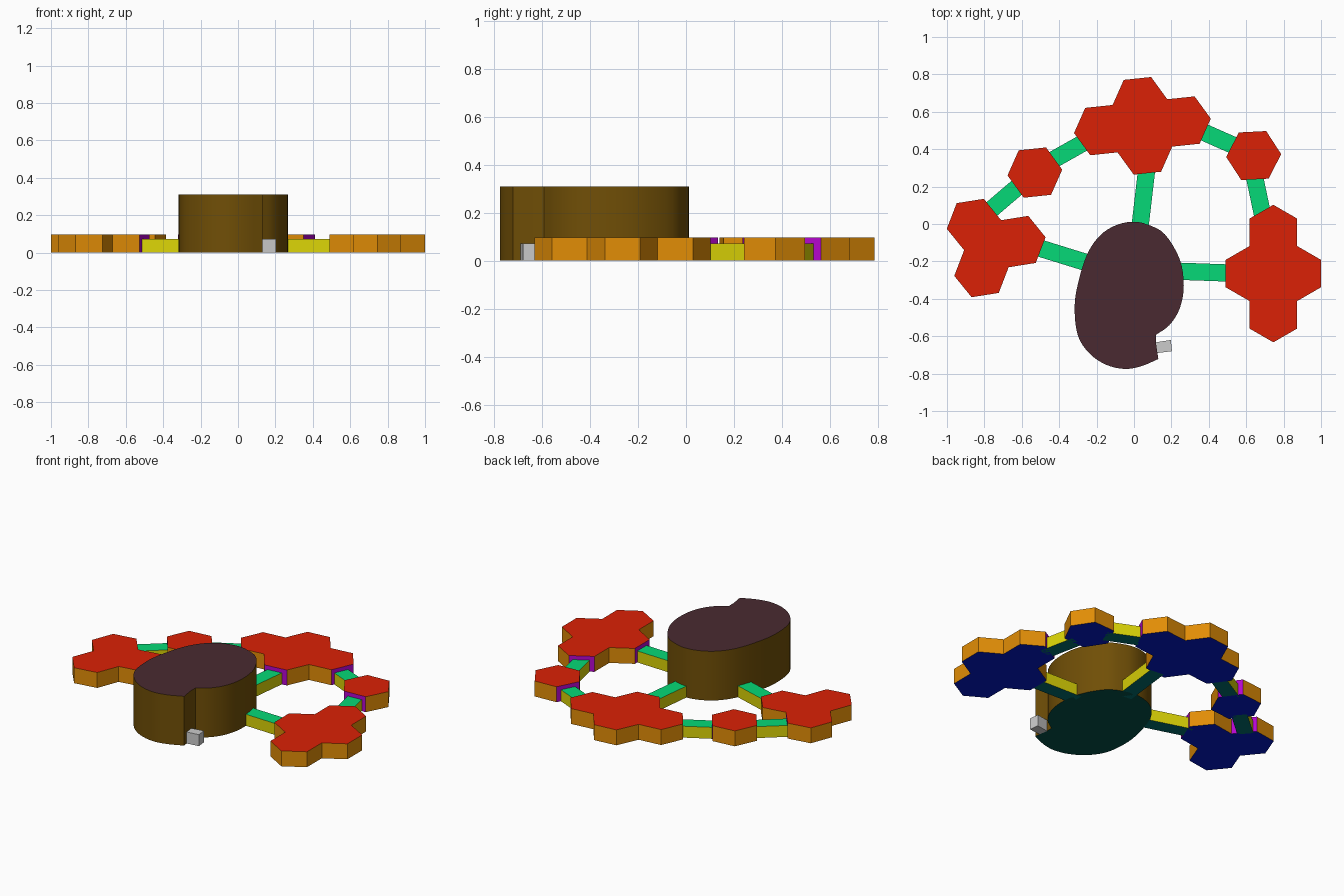
import bpy, bmesh
from math import sin, cos, pi, radians, sqrt
from mathutils import Vector

if "Cube" in bpy.data.objects:
    bpy.data.objects.remove(bpy.data.objects["Cube"])

R = 0.147            # hexagon corner radius
W = R * sqrt(3)      # hexagon width across flats


def material(name, rgb):
    m = bpy.data.materials.new(name)
    m.diffuse_color = [(c / 255) ** 2.2 for c in rgb] + [1]
    m.use_nodes = True
    m.node_tree.nodes["Principled BSDF"].inputs["Base Color"].default_value = m.diffuse_color
    return m


# top, side, bottom (and joint) colours of each kind of part
PAD = [material("pad_top", (218, 38, 14)), material("pad_side", (225, 140, 15)),
       material("pad_base", (10, 30, 200)), material("pad_joint", (180, 15, 205))]
LINK = [material("link_top", (14, 215, 118)), material("link_side", (220, 212, 15)),
        material("link_base", (5, 110, 110))]
BODY = [material("body_top", (75, 46, 52)), material("body_side", (112, 80, 15)),
        material("body_base", (8, 80, 74))]

# centre lines of the links: name, start, end
LINKS = [("body_link_back", (0.028, -0.05), (0.067, 0.285)),
         ("body_link_left", (-0.21, -0.22), (-0.52, -0.124)),
         ("body_link_right", (0.22, -0.252), (0.505, -0.262)),
         ("link_back_right", (0.37, 0.492), (0.56, 0.408)),
         ("link_right", (0.643, 0.26), (0.69, 0.035)),
         ("link_back_left", (-0.45, 0.333), (-0.255, 0.443)),
         ("link_left", (-0.605, 0.213), (-0.77, 0.072))]


def prism(name, pts, h, mats=(), joints=()):
    """Upright solid with a closed outline."""
    bm = bmesh.new()
    lo = [bm.verts.new((p[0], p[1], 0)) for p in pts]
    hi = [bm.verts.new((p[0], p[1], h)) for p in pts]
    bm.faces.new(lo)
    bm.faces.new(hi)
    for i in range(len(pts)):
        j = (i + 1) % len(pts)
        bm.faces.new((lo[i], lo[j], hi[j], hi[i]))
    bmesh.ops.recalc_face_normals(bm, faces=bm.faces)
    for f in bm.faces:
        if not mats:
            break
        f.material_index = 0 if f.normal.z > 0.5 else 2 if f.normal.z < -0.5 else 1
        mid = f.calc_center_median().to_2d()
        if f.material_index == 1 and any((mid - Vector(q)).length < 0.055 for q in joints):
            f.material_index = 3
    me = bpy.data.meshes.new(name)
    bm.to_mesh(me)
    bm.free()
    for m in mats:
        me.materials.append(m)
    ob = bpy.data.objects.new(name, me)
    bpy.context.collection.objects.link(ob)
    return ob


def hex_pad(name, centre, angle, cells):
    """Pad made of merged hexagon cells, one outline around all of them."""
    bm = bmesh.new()
    a = radians(angle)
    for cx, cy in cells:
        x = centre[0] + cx * cos(a) - cy * sin(a)
        y = centre[1] + cx * sin(a) + cy * cos(a)
        bm.faces.new([bm.verts.new((x + R * cos(a + k * pi / 3),
                                    y + R * sin(a + k * pi / 3), 0)) for k in range(6)])
    bmesh.ops.remove_doubles(bm, verts=bm.verts, dist=0.002)
    if len(bm.faces) > 1:
        bmesh.ops.dissolve_faces(bm, faces=bm.faces[:])
    bm.faces.ensure_lookup_table()
    outline = [v.co.to_2d() for v in bm.faces[0].verts]
    bm.free()
    prism(name, outline, 0.097, PAD, [q for l in LINKS for q in l[1:]])


# hexagon pads
diamond = [(-1.5 * R, 0), (1.5 * R, 0), (0, W / 2), (0, -W / 2)]
trio = [(R * cos(k * 2 * pi / 3), R * sin(k * 2 * pi / 3)) for k in range(3)]
hex_pad("right_pad", (0.745, -0.265), 90, diamond)
hex_pad("back_pad", (0.045, 0.525), 6, diamond)
hex_pad("left_pad", (-0.763, -0.117), 9, trio)
hex_pad("small_pad_right", (0.64, 0.366), 3, [(0, 0)])
hex_pad("small_pad_left", (-0.53, 0.275), 6, [(0, 0)])

# straight links
for name, p, q in LINKS:
    p, q = Vector(p), Vector(q)
    n = (q - p).orthogonal().normalized() * 0.046
    prism(name, [p + n, q + n, q - n, p - n], 0.072, LINK)

# tall rounded body: smooth curve through a few points, with a squared notch
ctrl = [Vector(p) for p in [
    (0.118, -0.592), (0.19, -0.54), (0.245, -0.45), (0.266, -0.33), (0.245, -0.19),
    (0.165, -0.055), (0.07, -0.002), (-0.01, 0.012), (-0.10, -0.008), (-0.18, -0.06),
    (-0.245, -0.15), (-0.29, -0.28), (-0.317, -0.43), (-0.302, -0.59), (-0.24, -0.69),
    (-0.15, -0.752), (-0.05, -0.775), (0.04, -0.76), (0.13, -0.722)]]
ext = [ctrl[0] * 2 - ctrl[1]] + ctrl + [ctrl[-1] * 2 - ctrl[-2]]
outline = []
for a, b, c, d in zip(ext, ext[1:], ext[2:], ext[3:]):
    for t in (0, 0.25, 0.5, 0.75):
        outline.append(0.5 * (2 * b + (c - a) * t + (2 * a - 5 * b + 4 * c - d) * t * t
                              + (3 * b - a - 3 * c + d) * t ** 3))
outline += [ctrl[-1], Vector((0.118, -0.64))]
body = prism("body", outline, 0.31, BODY)
bpy.context.view_layer.objects.active = body
body.select_set(True)
bpy.ops.object.shade_smooth_by_angle(angle=radians(30))

# small grey plug at the notch
prism("plug", [(0.115, -0.633), (0.197, -0.62), (0.203, -0.68), (0.122, -0.69)], 0.072)
